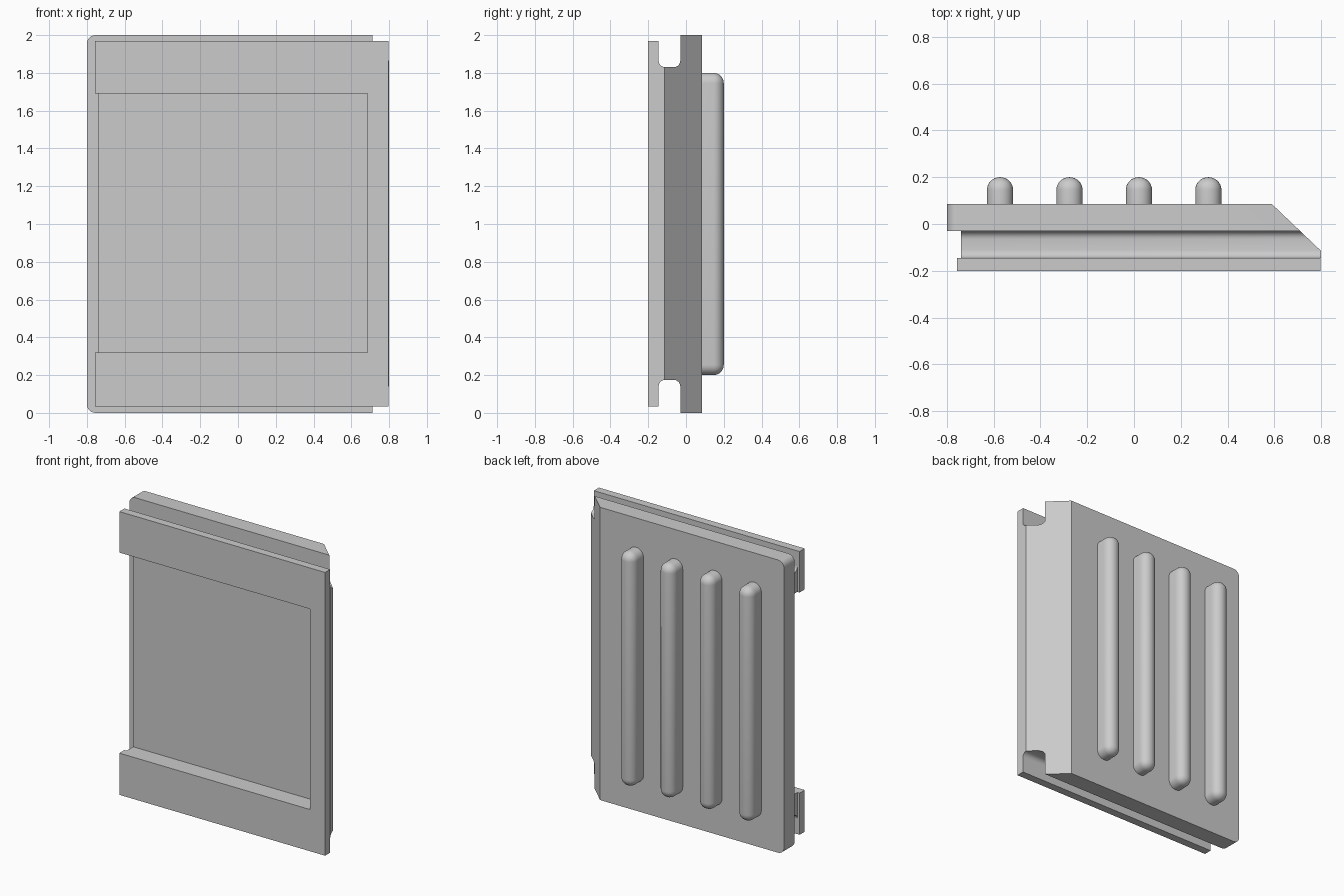
import bpy, bmesh, math
from mathutils import Vector

if "Cube" in bpy.data.objects:
    bpy.data.objects.remove(bpy.data.objects["Cube"], do_unlink=True)

grey = bpy.data.materials.new("light grey")
grey.use_nodes = True
colour = (0.6, 0.6, 0.6, 1)
grey.diffuse_color = colour
grey.node_tree.nodes["Principled BSDF"].inputs["Base Color"].default_value = colour


def finish(name, bm):
    bmesh.ops.recalc_face_normals(bm, faces=bm.faces[:])
    mesh = bpy.data.meshes.new(name)
    bm.to_mesh(mesh)
    bm.free()
    mesh.materials.append(grey)
    ob = bpy.data.objects.new(name, mesh)
    bpy.context.collection.objects.link(ob)
    return ob


def prism(profile, x0, x1):
    """Extrude a (y, z) outline along x."""
    bm = bmesh.new()
    face = bm.faces.new([bm.verts.new((x0, y, z)) for y, z in profile])
    out = bmesh.ops.extrude_face_region(bm, geom=[face])
    verts = [v for v in out["geom"] if isinstance(v, bmesh.types.BMVert)]
    bmesh.ops.translate(bm, verts=verts, vec=(x1 - x0, 0, 0))
    return bm


def box(x0, x1, y0, y1, z0, z1):
    return prism([(y0, z0), (y1, z0), (y1, z1), (y0, z1)], x0, x1)


def slant(bm):
    """Cut the slanted closing edge on the left side."""
    cut = bmesh.ops.bisect_plane(
        bm, geom=bm.verts[:] + bm.edges[:] + bm.faces[:],
        plane_co=(0.8, -0.115, 0), plane_no=Vector((0.2, 0.21, 0)).normalized(),
        clear_outer=True)
    edges = [e for e in cut["geom_cut"] if isinstance(e, bmesh.types.BMEdge)]
    bmesh.ops.holes_fill(bm, edges=edges)


def shade(ob):
    bpy.ops.object.select_all(action="DESELECT")
    ob.select_set(True)
    bpy.context.view_layer.objects.active = ob
    bpy.ops.object.shade_smooth_by_angle(angle=math.radians(30))


Y_FRONT, Y_SLAB, Y_PLATE, Y_BACK = -0.2, -0.145, -0.03, 0.085

# Back plate with two rounded corners and a slanted edge
bm = box(-0.8, 0.8, Y_PLATE, Y_BACK, 0, 2)
corners = [e for e in bm.edges if all(v.co.x < -0.79 for v in e.verts)
           and abs(e.verts[0].co.y - e.verts[1].co.y) > 0.05]
bmesh.ops.bevel(bm, geom=corners, offset=0.045, segments=6, profile=0.5,
                affect="EDGES")
slant(bm)
plate = finish("back_plate", bm)

# Core between the plates, with filleted grooves above and below
r = 0.035
top = []
for cy, start in ((Y_PLATE - r, 0), (Y_SLAB + r, -90)):
    for i in range(7):
        a = math.radians(start - i * 15)
        top.append((cy + r * math.cos(a), 1.83 + r + r * math.sin(a)))
bottom = [(y, 2.005 - z) for y, z in reversed(top)]
bm = prism(top + bottom, -0.74, 0.8)
slant(bm)
core = finish("core", bm)

# Front frame
frame = finish("front_frame", box(-0.757, 0.798, Y_FRONT, Y_SLAB, 0.035, 1.97))

# Recess open at the right end
cutter = finish("recess_cutter", box(-1, 0.685, -0.3, -0.075, 0.32, 1.69))
cutter.hide_render = True
for ob in (core, frame):
    mod = ob.modifiers.new("recess", "BOOLEAN")
    mod.operation = "DIFFERENCE"
    mod.solver = "EXACT"
    mod.object = cutter
    bpy.context.view_layer.objects.active = ob
    bpy.ops.object.modifier_apply(modifier=mod.name)
bpy.data.objects.remove(cutter, do_unlink=True)

# Rounded vertical ribs on the back
ribs = []
for i in range(4):
    x = -0.573 + i * 0.297
    bm = box(x - 0.056, x + 0.056, Y_BACK - 0.005, 0.2, 0.2, 1.8)
    edges = [e for e in bm.edges if any(v.co.y > 0.15 for v in e.verts)]
    bmesh.ops.bevel(bm, geom=edges, offset=0.0545, segments=8, profile=0.5,
                    affect="EDGES")
    ribs.append(finish(f"rib_{i + 1}", bm))

for ob in [plate, core, frame] + ribs:
    shade(ob)
